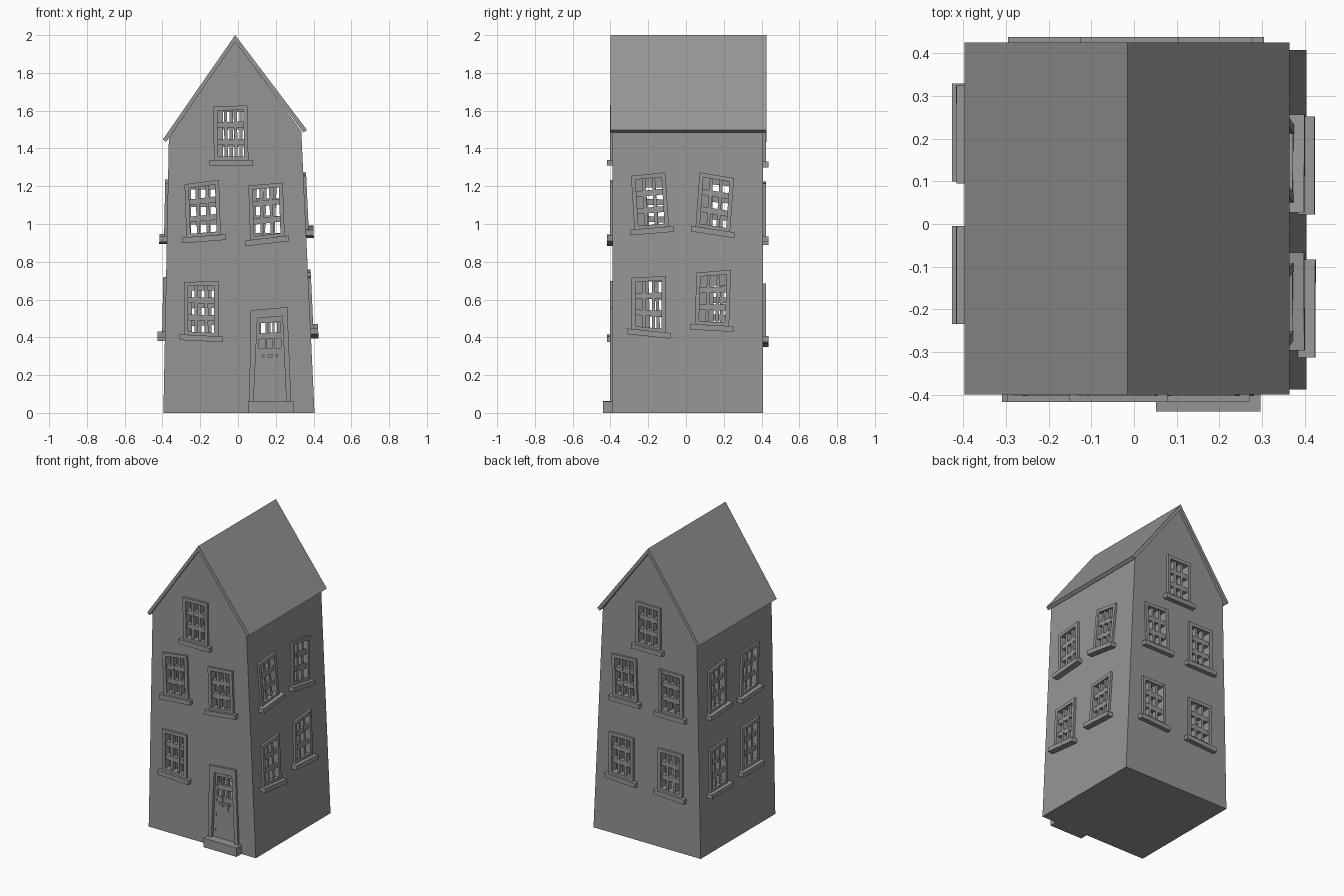
import bpy
import bmesh

if "Cube" in bpy.data.objects:
    bpy.data.objects.remove(bpy.data.objects["Cube"])

# One plain grey for the whole house
grey = bpy.data.materials.new("stone_grey")
grey.use_nodes = True
GREY = (0.3, 0.3, 0.3, 1)
grey.diffuse_color = GREY
grey.node_tree.nodes["Principled BSDF"].inputs["Base Color"].default_value = GREY

FRONT, BACK = -0.388, 0.408
WALL = 0.04


def on_wall(side, u, v, d):
    """Point u across a wall (seen from outside), v up, d outward."""
    if side == "front":
        return (u, FRONT - d, v)
    if side == "back":
        return (-u, BACK + d, v)
    if side == "right":
        return (0.405 - 0.047 * v + d, u, v)
    return (-0.395 + 0.02 * v - d, -u, v)


def add_prism(bm, near, far):
    """Closed solid between two matching outlines."""
    a = [bm.verts.new(p) for p in near]
    b = [bm.verts.new(p) for p in far]
    bm.faces.new(a)
    bm.faces.new(b[::-1])
    n = len(a)
    for i in range(n):
        bm.faces.new((a[i], b[i], b[(i + 1) % n], a[(i + 1) % n]))


def finish(bm, name):
    bmesh.ops.recalc_face_normals(bm, faces=bm.faces)
    mesh = bpy.data.meshes.new(name)
    bm.to_mesh(mesh)
    bm.free()
    mesh.materials.append(grey)
    obj = bpy.data.objects.new(name, mesh)
    bpy.context.collection.objects.link(obj)
    return obj


def extruded(name, outline, y0, y1):
    bm = bmesh.new()
    add_prism(bm, [(x, y0, z) for x, z in outline], [(x, y1, z) for x, z in outline])
    return finish(bm, name)


def blend(quad, s, t):
    """Point inside a crooked quad (bottom left, bottom right, top right, top left)."""
    bl, br, tr, tl = quad
    return [(1 - t) * ((1 - s) * bl[i] + s * br[i]) + t * ((1 - s) * tl[i] + s * tr[i])
            for i in (0, 1)]


def sub_quad(quad, s0, s1, t0, t1):
    return [blend(quad, s, t) for s, t in ((s0, t0), (s1, t0), (s1, t1), (s0, t1))]


def add_slab(bm, side, quad, d0, d1):
    add_prism(bm, [on_wall(side, u, v, d0) for u, v in quad],
              [on_wall(side, u, v, d1) for u, v in quad])


def add_bars(bm, side, quad, columns, rows, d0, d1):
    for s0, s1 in columns:
        add_slab(bm, side, sub_quad(quad, s0, s1, 0, 1), d0, d1)
    for t0, t1 in rows:
        add_slab(bm, side, sub_quad(quad, 0, 1, t0, t1), d0, d1 - 0.001)


cutter = bmesh.new()
BARS = ((0.25, 0.375), (0.625, 0.75))


def window(name, side, u, v, lean, low_tilt, top_tilt):
    """Crooked nine-pane window with a raised surround and a sill."""
    w, h = 0.091, 0.285
    quad = [(u - w, v - low_tilt / 2), (u + w, v + low_tilt / 2),
            (u + lean + w, v + h + top_tilt / 2), (u + lean - w, v + h - top_tilt / 2)]
    inner = sub_quad(quad, 0.12, 0.88, 0.06, 0.92)
    add_slab(cutter, side, inner, -0.07, 0.05)
    bm = bmesh.new()
    add_bars(bm, side, quad, ((0, 0.12), (0.88, 1)), ((0, 0.06), (0.92, 1)), -0.01, 0.015)
    add_bars(bm, side, inner, BARS, BARS, -0.03, 0.004)
    sw, sh = 0.115, 0.03
    rise = low_tilt * 0.6
    sill = [(u - sw, v - rise - sh), (u + sw, v + rise - sh), (u + sw, v + rise), (u - sw, v - rise)]
    add_slab(bm, side, sill, -0.01, 0.03 if side in ("front", "back") else 0.04)
    finish(bm, name)


# Windows: across, sill height, lean, bottom tilt, top tilt
WINDOWS = {
    "front": ((-0.036, 1.34, -0.005, 0, 0.005), (-0.182, 0.937, -0.01, 0.014, 0.024),
              (0.156, 0.926, -0.01, 0.022, 0.016), (-0.195, 0.41, 0, -0.01, 0.005)),
    "back": ((0.01, 1.33, 0, 0, 0), (-0.16, 0.935, -0.01, 0, 0.01), (0.18, 0.92, 0, 0, 0),
             (-0.19, 0.4, 0, -0.01, 0), (0.175, 0.385, 0, -0.01, 0)),
    "right": ((-0.182, 0.979, -0.018, 0.016, 0.018), (0.142, 0.973, 0.021, -0.03, -0.03),
              (-0.198, 0.435, 0, -0.02, 0.01), (0.137, 0.465, 0.01, -0.01, 0.016)),
    "left": ((-0.21, 0.94, 0, 0.01, 0.02), (0.12, 0.93, 0.025, 0.01, 0),
             (-0.215, 0.41, 0, 0, 0.01), (0.12, 0.43, 0.01, 0, 0.01)),
}
for side, rows in WINDOWS.items():
    for i, row in enumerate(rows, 1):
        window(f"{side}_window_{i}", side, *row)

# Door: surround, leaf with six panes, letter slot and step
door = [(0.06, 0.05), (0.282, 0.05), (0.261, 0.56), (0.066, 0.543)]
leaf = [(0.082, 0.05), (0.256, 0.05), (0.235, 0.512), (0.103, 0.501)]
add_slab(cutter, "front", leaf, -0.07, 0.05)
bm = bmesh.new()
for i, j in ((1, 2), (2, 3), (3, 0)):
    add_slab(bm, "front", [door[i], door[j], leaf[j], leaf[i]], -0.01, 0.015)
finish(bm, "door_surround")
bm = bmesh.new()
add_bars(bm, "front", leaf, ((0, 0.1), (0.33, 0.4), (0.6, 0.67), (0.9, 1)),
         ((0, 0.64), (0.75, 0.82), (0.94, 1)), -0.03, -0.005)
finish(bm, "door_leaf")
bm = bmesh.new()
add_slab(bm, "front", sub_quad(leaf, 0.22, 0.78, 0.535, 0.565), -0.01, 0.002)
finish(bm, "letter_slot")
bm = bmesh.new()
add_slab(bm, "front", [(0.052, 0), (0.297, 0), (0.297, 0.06), (0.052, 0.062)], -0.02, 0.052)
finish(bm, "door_step")

# Hollow leaning walls with the openings cut out
walls = extruded("walls", [(-0.395, 0), (0.405, 0), (0.335, 1.492), (-0.015, 1.968), (-0.366, 1.455)],
                 FRONT, BACK)
cut_obj = finish(cutter, "opening_cutter")
cut_obj.hide_render = True
shell = walls.modifiers.new("thickness", "SOLIDIFY")
shell.thickness = WALL
shell.offset = -1
shell.use_even_offset = True
cut = walls.modifiers.new("openings", "BOOLEAN")
cut.operation = "DIFFERENCE"
cut.solver = "EXACT"
cut.object = cut_obj
bpy.context.view_layer.objects.active = walls
for modifier in ("thickness", "openings"):
    bpy.ops.object.modifier_apply(modifier=modifier)
bpy.data.objects.remove(cut_obj)

# Steep roof with uneven eaves
extruded("roof", [(-0.398, 1.447), (-0.015, 2), (0.365, 1.498), (0.347, 1.484), (-0.015, 1.965), (-0.381, 1.435)],
         -0.4, 0.426)
